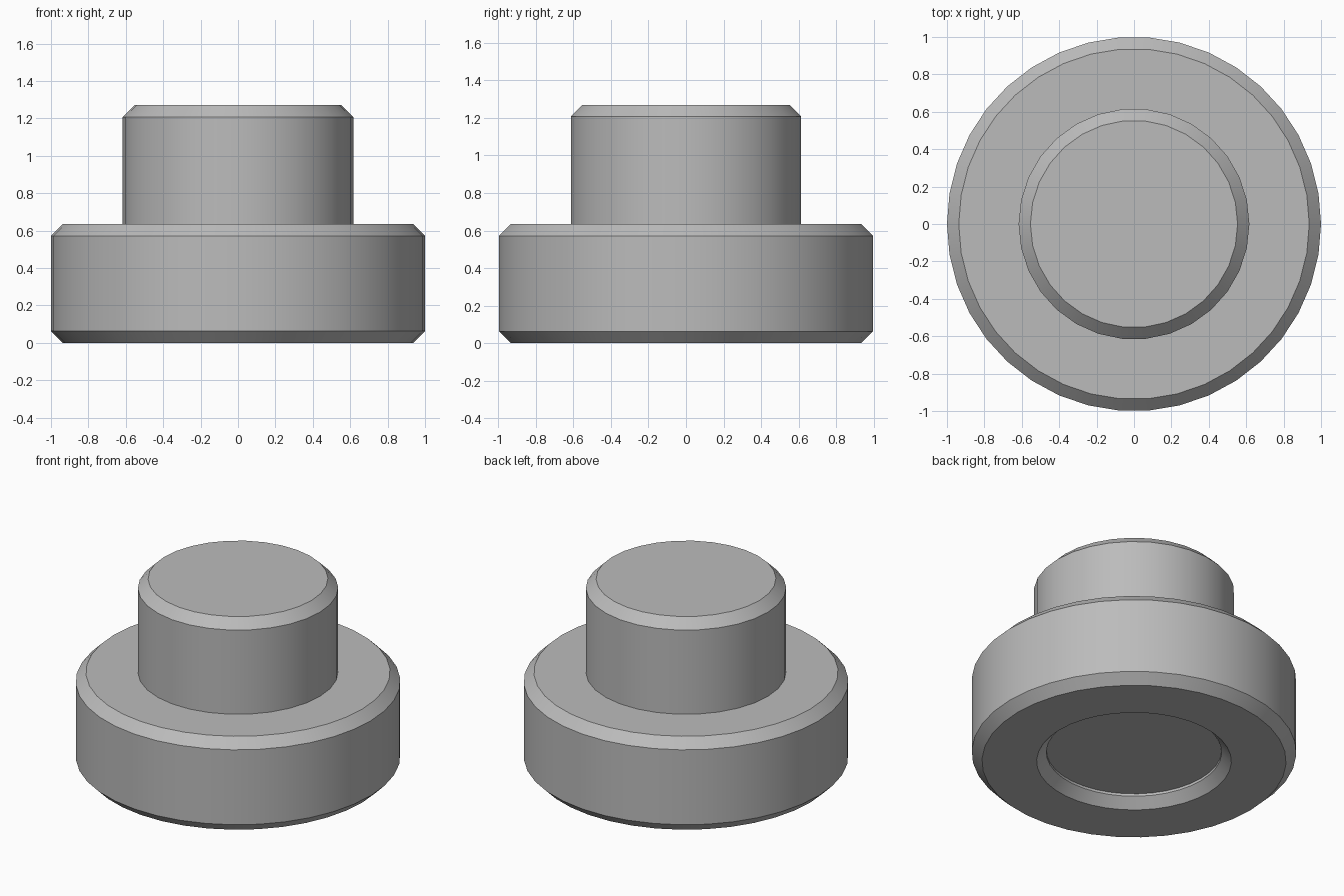
import bpy
import bmesh
import math

old = bpy.data.objects.get("Cube")
if old:
    bpy.data.objects.remove(old, do_unlink=True)

GREY = (0.5, 0.5, 0.5, 1.0)
grey = bpy.data.materials.new("plain grey")
grey.use_nodes = True
grey.diffuse_color = GREY
grey.node_tree.nodes["Principled BSDF"].inputs["Base Color"].default_value = GREY


def turned_part(name, profile, sides):
    """Spin an (r, z) profile around z; both ends are closed with flat caps."""
    bm = bmesh.new()
    rings = []
    for r, z in profile:
        angles = [math.tau * i / sides for i in range(sides)]
        rings.append([bm.verts.new((r * math.cos(a), r * math.sin(a), z)) for a in angles])
    for low, high in zip(rings, rings[1:]):
        for i in range(sides):
            j = (i + 1) % sides
            bm.faces.new((low[i], low[j], high[j], high[i]))
    bm.faces.new(rings[0][::-1])
    bm.faces.new(rings[-1])
    bmesh.ops.recalc_face_normals(bm, faces=bm.faces)
    mesh = bpy.data.meshes.new(name)
    bm.to_mesh(mesh)
    bm.free()
    mesh.materials.append(grey)
    obj = bpy.data.objects.new(name, mesh)
    bpy.context.collection.objects.link(obj)
    bpy.ops.object.select_all(action="DESELECT")
    obj.select_set(True)
    bpy.context.view_layer.objects.active = obj
    bpy.ops.object.shade_smooth_by_angle(angle=math.radians(30))
    return obj


BASE_R, BASE_H = 1.0, 0.635
STUD_R, STUD_TOP = 0.617, 1.27
CHAMFER = 0.063

# Wide base: shallow chamfered recess underneath, chamfered outer rims
turned_part("base", [
    (0.54, 0.08),
    (0.54, CHAMFER),
    (0.60, 0),
    (BASE_R - CHAMFER, 0),
    (BASE_R, CHAMFER),
    (BASE_R, BASE_H - CHAMFER),
    (BASE_R - CHAMFER, BASE_H),
    (STUD_R - CHAMFER, BASE_H),
], 38)

# Narrow stud on top with a chamfered rim
turned_part("stud", [
    (STUD_R, BASE_H - 0.01),
    (STUD_R, STUD_TOP - CHAMFER),
    (STUD_R - CHAMFER, STUD_TOP),
], 30)
